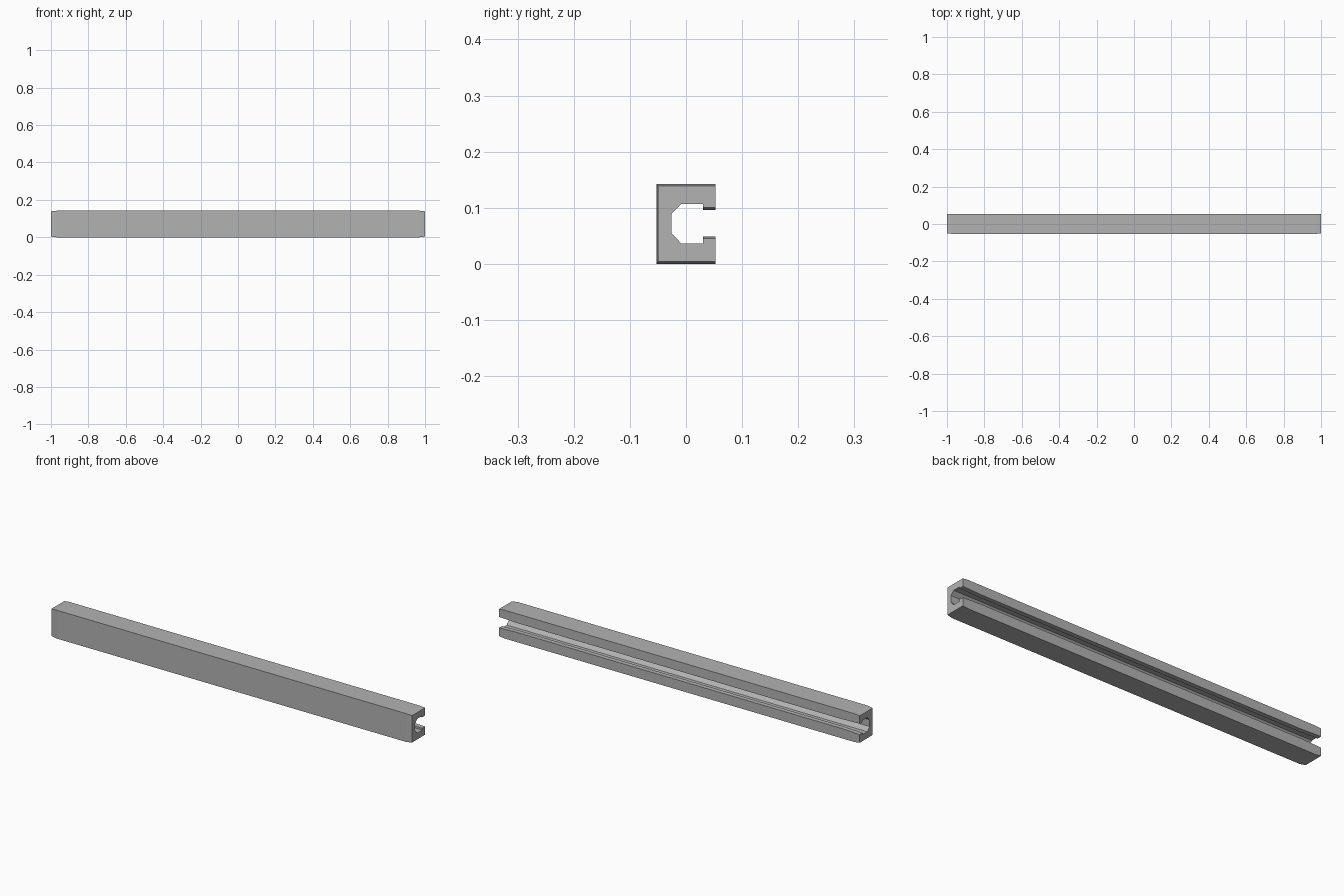
import bpy
import bmesh

if "Cube" in bpy.data.objects:
    bpy.data.objects.remove(bpy.data.objects["Cube"])

metal = bpy.data.materials.new("plain grey metal")
metal.use_nodes = True
grey = (0.45, 0.45, 0.45, 1)
metal.diffuse_color = grey
metal.node_tree.nodes["Principled BSDF"].inputs["Base Color"].default_value = grey

HALF_DEPTH, HEIGHT = 0.053, 0.142


def section(trim, flare):
    """Slotted channel outline (y, z); trim shrinks the outside, flare widens the slot."""
    front, base, top = -HALF_DEPTH + trim, trim * 1.3, HEIGHT - trim
    slot_low, slot_high = 0.049 - flare, 0.096 + flare
    return [
        (HALF_DEPTH, base), (HALF_DEPTH, slot_low), (0.03, slot_low),
        (0.03, 0.036), (-0.008, 0.036), (-0.026, 0.055),
        (-0.026, 0.089), (-0.008, 0.107), (0.03, 0.107),
        (0.03, slot_high), (HALF_DEPTH, slot_high), (HALF_DEPTH, top),
        (front, top), (front, base),
    ]


# Stations along one half of the rail, mirrored to the other half
half = [(0.9, 0, 0), (0.97, 0, 0.0028), (1, 0.003, 0.004)]
stations = [(-x, t, f) for x, t, f in reversed(half)] + half

# Channel rail lofted through the stations
bm = bmesh.new()
rings = [[bm.verts.new((x, y, z)) for y, z in section(t, f)] for x, t, f in stations]
count = len(rings[0])
for a, b in zip(rings, rings[1:]):
    for i in range(count):
        j = (i + 1) % count
        bm.faces.new((a[i], a[j], b[j], b[i]))
bm.faces.new(rings[0])
bm.faces.new(rings[-1])
bmesh.ops.recalc_face_normals(bm, faces=bm.faces)

mesh = bpy.data.meshes.new("channel_rail")
bm.to_mesh(mesh)
bm.free()
mesh.materials.append(metal)
rail = bpy.data.objects.new("channel_rail", mesh)
bpy.context.collection.objects.link(rail)
